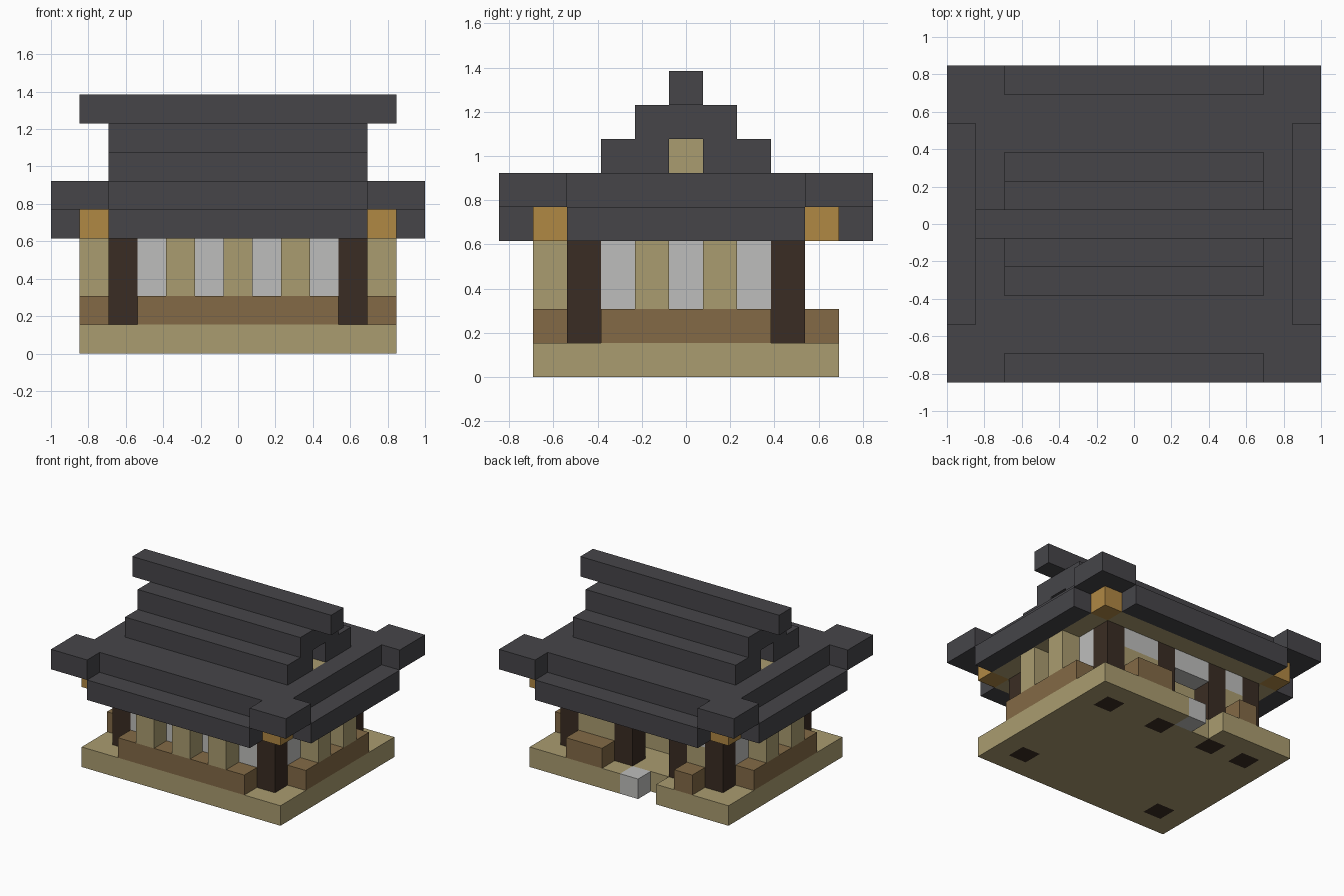
import bpy
import bmesh
from mathutils import Vector

if "Cube" in bpy.data.objects:
    bpy.data.objects.remove(bpy.data.objects["Cube"])

UNIT = 2 / 13                                  # edge of one block
CENTRE = Vector((6.5, 5.5, 0))                 # middle of the block grid


def material(name, rgb):
    def linear(c):
        c /= 255
        return c / 12.92 if c < 0.04045 else ((c + 0.055) / 1.055) ** 2.4
    colour = (*[linear(c) for c in rgb], 1)
    mat = bpy.data.materials.new(name)
    mat.use_nodes = True
    mat.diffuse_color = colour
    bsdf = mat.node_tree.nodes["Principled BSDF"]
    bsdf.inputs["Base Color"].default_value = colour
    bsdf.inputs["Roughness"].default_value = 0.9
    return mat


SLATE = material("slate_grey", (70, 69, 73))
TAN = material("pale_wood", (170, 156, 112))
BROWN = material("mid_brown", (131, 106, 70))
DARK = material("dark_timber", (58, 44, 35))
PAPER = material("paper_grey", (190, 190, 188))
GOLD = material("golden_wood", (176, 136, 68))

grid = {}        # block position -> part name
colours = {}     # part name -> material


def put(part, mat, xs, ys, zs):
    """Fill an inclusive range of blocks; a later part replaces an earlier one."""
    colours[part] = mat
    for x in range(xs[0], xs[-1] + 1):
        for y in range(ys[0], ys[-1] + 1):
            for z in range(zs[0], zs[-1] + 1):
                grid[x, y, z] = part


def clear(x, y, z):
    grid.pop((x, y, z), None)


# Base with the back entrance step
put("base", TAN, (1, 11), (1, 9), [0])
clear(5, 9, 0)
put("entrance_step", PAPER, [6], [9], [0])

# Paper walls, with pale panels below at the back
put("front_wall", PAPER, (3, 9), [2], (2, 3))
put("back_wall_upper", PAPER, (3, 9), [8], [3])
for side, a, b in (("left", 8, 9), ("right", 3, 3)):
    put(f"back_panel_{side}", TAN, (a, b), [8], (1, 2))
    put(f"back_rail_{side}", BROWN, (a, b), [9], [1])
put("inner_partition", TAN, (3, 9), [6], (1, 3))

# Front rail and its posts
put("front_rail", BROWN, (3, 9), [1], [1])
for x in (4, 6, 8):
    put("front_posts", TAN, [x], [1], (2, 3))

# Side walls, rails and posts
for side, wall, rail in (("left", 10, 11), ("right", 2, 1)):
    put(f"{side}_wall", PAPER, [wall], (3, 7), (2, 3))
    put(f"{side}_rail", BROWN, [rail], (3, 7), [1])
    for y in (4, 6):
        put(f"{side}_posts", TAN, [rail], [y], (2, 3))

# Pillars reaching through the base
for x, y in ((2, 2), (10, 2), (2, 8), (4, 8), (7, 8), (10, 8)):
    put("pillars", DARK, [x], [y], (0, 3))

# Ceiling with golden beam ends at its corners
put("ceiling", TAN, (1, 11), (1, 9), [4])
for x in (1, 11):
    for y in (1, 9):
        put("beam_ends", GOLD, [x], [y], [4])

# Lower eaves
for y in (0, 10):
    put("long_eaves", SLATE, (2, 10), [y], [4])
for x in (0, 12):
    put("side_eaves", SLATE, [x], (2, 8), [4])

# Main roof with raised corners
put("roof_deck", SLATE, (1, 11), (1, 9), [5])
for x in ((0, 1), (11, 12)):
    for y in ((0, 1), (9, 10)):
        put("roof_corners", SLATE, x, y, [5])

# Stepped upper roof and ridge
put("roof_lower_step", SLATE, (2, 10), (3, 7), [6])
put("roof_upper_step", SLATE, (2, 10), (4, 6), [7])
put("ridge", SLATE, (1, 11), [5], [8])

# Recessed gable openings
put("gable_core", TAN, (3, 9), [5], [6])
for x in (2, 10):
    clear(x, 5, 6)
    put("gable_sill", TAN, [x], [5], [5])


# Turn each part's exposed block sides into one mesh
AXES = [Vector(v) for v in ((1, 0, 0), (0, 1, 0), (0, 0, 1))]


def build(part):
    bm = bmesh.new()
    for cell in [c for c, name in grid.items() if name == part]:
        mid = Vector(cell) + Vector((0.5, 0.5, 0.5))
        for k, axis in enumerate(AXES):
            u, v = AXES[(k + 1) % 3] / 2, AXES[(k + 2) % 3] / 2
            for sign in (1, -1):
                n = axis * sign
                if tuple(int(a + b) for a, b in zip(cell, n)) in grid:
                    continue
                c, w = mid + n / 2, v * sign
                bm.faces.new([bm.verts.new((p - CENTRE) * UNIT) for p in
                              (c - u - w, c + u - w, c + u + w, c - u + w)])
    bmesh.ops.remove_doubles(bm, verts=bm.verts[:], dist=UNIT / 100)
    mesh = bpy.data.meshes.new(part)
    bm.to_mesh(mesh)
    bm.free()
    mesh.materials.append(colours[part])
    bpy.context.scene.collection.objects.link(bpy.data.objects.new(part, mesh))


for part in colours:
    build(part)
